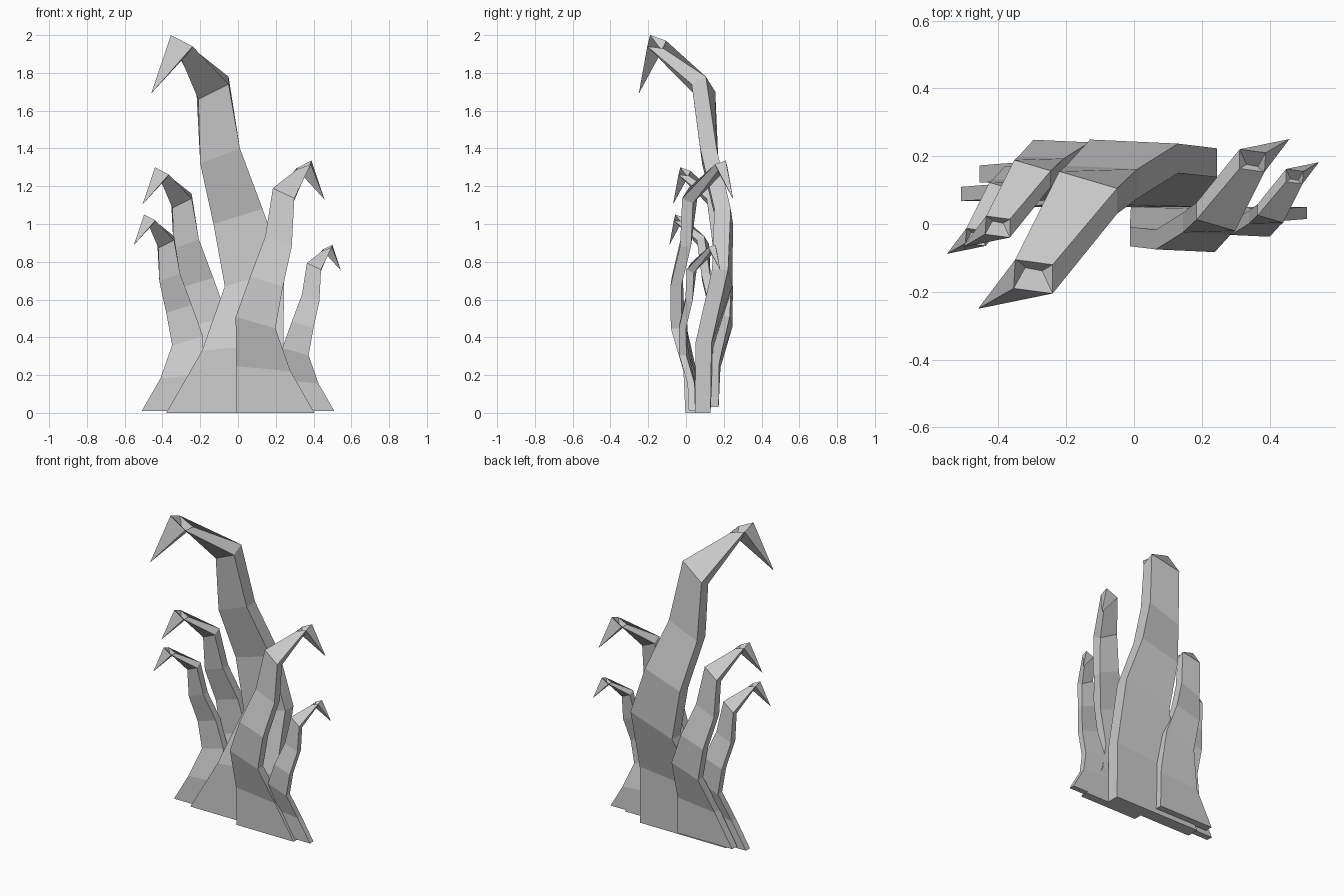
import bpy, math

if "Cube" in bpy.data.objects:
    bpy.data.objects.remove(bpy.data.objects["Cube"])

# Cross-sections of one full-size claw, base to knuckle:
# each is (left-front, right-front, right-back, left-back)
def section(left, right, yl, yr, depth):
    (xl, zl), (xr, zr) = left, right
    return [(xl, yl, zl), (xr, yr, zr), (xr, yr + depth, zr), (xl, yl + depth, zl)]

sections = [
    section((-.38, 0), (.24, 0), .05, .05, .08),
    section((-.19, .33), (.24, .37), .06, .05, .085),
    section((-.07, .67), (.245, .76), .16, .138, .085),
    section((-.13, 1.0), (.13, 1.08), .162, .15, .087),
    section((-.20, 1.32), (.01, 1.40), .085, .075, .087),
    [(-.21, .07, 1.66), (-.05, .03, 1.74), (-.05, .105, 1.78), (-.22, .155, 1.70)],
    [(-.355, -.19, 2.0), (-.24, -.205, 1.94), (-.24, -.12, 1.93), (-.35, -.105, 1.97)],
]
tip = (-.46, -.25, 1.69)

# Sweep with a base cap and a hooked point
verts = [p for s in sections for p in s] + [tip]
faces = [(3, 2, 1, 0)]
for s in range(len(sections) - 1):
    for i in range(4):
        a, b = s * 4 + i, s * 4 + (i + 1) % 4
        faces.append((a, b, b + 4, a + 4))
last = (len(sections) - 1) * 4
for i in range(4):
    faces.append((last + i, last + (i + 1) % 4, len(verts) - 1))


def claw(name, base_x, base_y, base_z, scale, turned=False):
    """Place a claw with its sloping base corner (-.38, .05, 0) at the given point."""
    k = -scale if turned else scale
    mesh = bpy.data.meshes.new(name)
    mesh.from_pydata([(base_x + k * (x + .38), base_y + k * (y - .05), base_z + scale * z)
                      for x, y, z in verts], [], faces)
    mesh.update()
    obj = bpy.data.objects.new(name, mesh)
    bpy.context.collection.objects.link(obj)


# Big claw, two left claws, and two right claws turned half round
claw("main_claw", -.38, .05, 0, 1)
claw("left_tall_claw", -.455, .122, .03, .635)
claw("left_short_claw", -.51, .068, .01, .52)
claw("right_tall_claw", .405, .05, 0, .668, True)
claw("right_short_claw", .51, .05, .01, .44, True)
